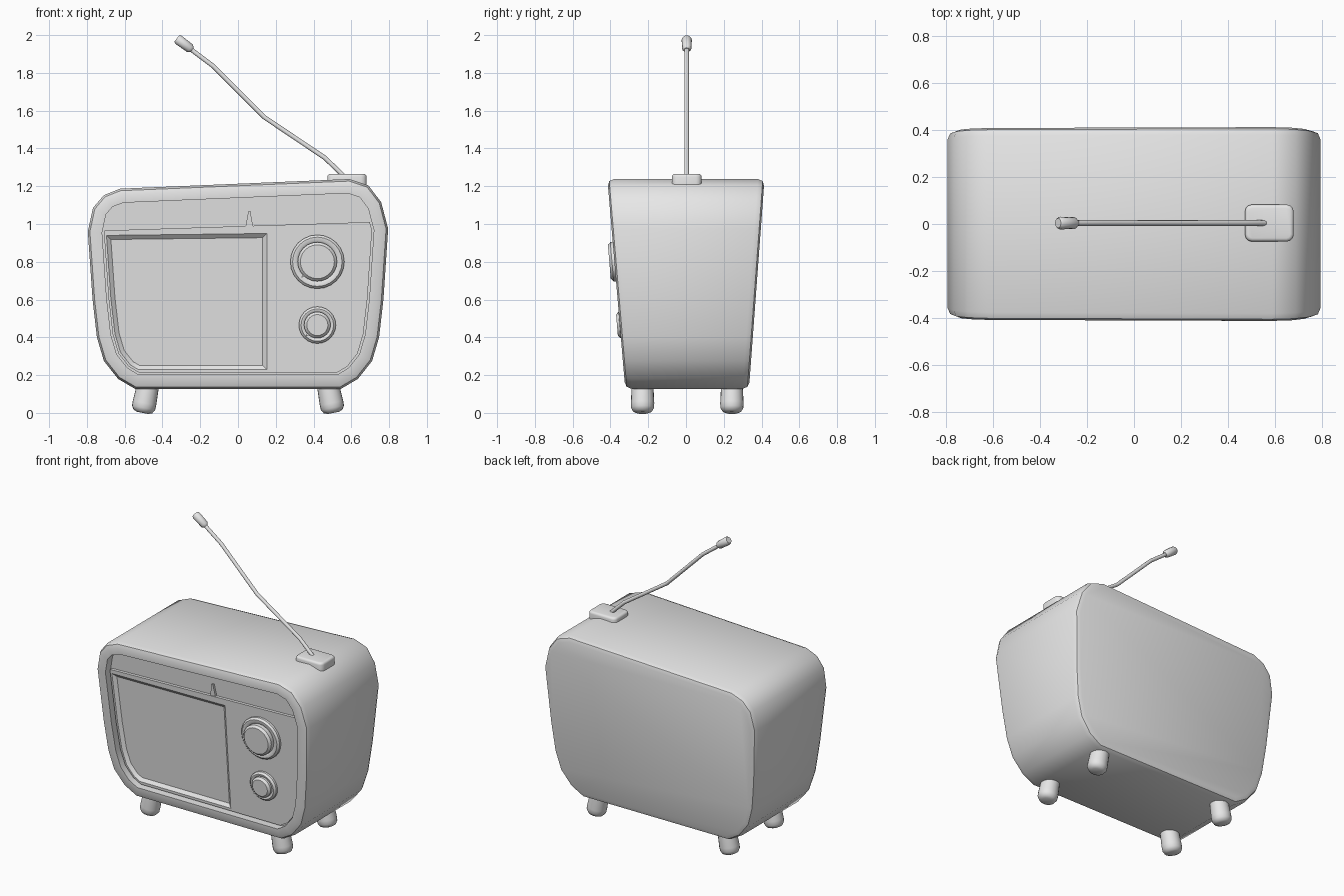
import bpy, bmesh, math
from mathutils import Vector

if "Cube" in bpy.data.objects:
    bpy.data.objects.remove(bpy.data.objects["Cube"], do_unlink=True)

GREY = (0.8, 0.8, 0.8, 1)
mat = bpy.data.materials.new("plain_grey")
mat.use_nodes = True
mat.diffuse_color = GREY
mat.node_tree.nodes["Principled BSDF"].inputs["Base Color"].default_value = GREY


def finish(name, bm, angle=40, fix_normals=True):
    if fix_normals:
        bmesh.ops.recalc_face_normals(bm, faces=bm.faces)
    me = bpy.data.meshes.new(name)
    bm.to_mesh(me)
    bm.free()
    me.materials.append(mat)
    ob = bpy.data.objects.new(name, me)
    bpy.context.collection.objects.link(ob)
    bpy.ops.object.select_all(action="DESELECT")
    ob.select_set(True)
    bpy.context.view_layer.objects.active = ob
    bpy.ops.object.shade_smooth_by_angle(angle=math.radians(angle))
    return ob


def skin(bm, rings):
    """Join successive closed rings of points and cap both ends."""
    loops = [[bm.verts.new(p) for p in ring] for ring in rings]
    n = len(loops[0])
    for a, b in zip(loops, loops[1:]):
        for i in range(n):
            bm.faces.new((a[i], a[(i + 1) % n], b[(i + 1) % n], b[i]))
    bm.faces.new(loops[0])
    bm.faces.new(loops[-1])


def tube(name, rings, u, v, sides=24, angle=40):
    """Round part through (centre, radius) rings lying in the u-v plane."""
    bm = bmesh.new()
    turns = [2 * math.pi * i / sides for i in range(sides)]
    skin(bm, [[Vector(c) + r * (math.cos(t) * Vector(u) + math.sin(t) * Vector(v))
               for t in turns] for c, r in rings])
    return finish(name, bm, angle)


def front(x, z, d=0):
    """Point at depth d behind the leaning front plane."""
    return Vector((x, -0.311 - 0.085 * z + d, z))


def back(x, z, d=0):
    return Vector((x, 0.324 + 0.074 * z - d, z))


def inset(points, amount):
    pts = [Vector(p) for p in points]
    out = []
    for i, p in enumerate(pts):
        e1 = (p - pts[i - 1]).normalized()
        e2 = (pts[(i + 1) % len(pts)] - p).normalized()
        n1, n2 = Vector((-e1.y, e1.x)), Vector((-e2.y, e2.x))
        out.append(p + (n1 + n2) * amount / (1 + n1.dot(n2)))
    return out


# Cabinet outline, x and z
outline = [(-0.545, 0.127), (0.545, 0.127), (0.635, 0.18), (0.71, 0.275),
           (0.747, 0.4), (0.77, 0.6), (0.795, 0.975), (0.758, 1.115), (0.69, 1.205),
           (0.59, 1.238), (-0.624, 1.187), (-0.71, 1.153), (-0.768, 1.085),
           (-0.795, 0.96), (-0.77, 0.6), (-0.747, 0.4), (-0.71, 0.275), (-0.635, 0.18)]

# Cabinet with rounded rims and a recessed front
bm = bmesh.new()
rim = [(0.035, 0), (0.011, 0.009), (0, 0.035)]
rings = [[back(*p, d) for p in inset(outline, o)] for o, d in rim]
rings += [[front(*p, d) for p in inset(outline, o)] for o, d in rim[::-1]]
rings += [[front(*p, d) for p in inset(outline, 0.075)] for d in (0, 0.055)]
skin(bm, rings)
finish("cabinet", bm)

# Front panel below the dial strip, with the sunken speaker window
bm = bmesh.new()
face = bm.faces.new([bm.verts.new((p.x, 0.035, p.y)) for p in inset(outline, 0.085)])
face.normal_update()
if face.normal.y > 0:
    face.normal_flip()


def cut(co, normal, clear=False):
    bmesh.ops.bisect_plane(bm, geom=bm.verts[:] + bm.edges[:] + bm.faces[:],
                           plane_co=co, plane_no=normal, clear_outer=clear)


cut((0, 0, 0.988), (-0.032, 0, 1), True)
cut((0.165, 0, 0), (1, 0, 0))
cut((0, 0, 0.96), (-0.012, 0, 1))
cut((0, 0, 0.218), (0, 0, 1))
window = [f for f in bm.faces if f.calc_center_median().x < 0.1
          and 0.3 < f.calc_center_median().z < 0.9]
edge = [e for e in bm.edges if e.is_boundary]
bmesh.ops.inset_region(bm, faces=window, use_boundary=True, use_even_offset=True,
                       thickness=0.012, depth=0)
bmesh.ops.inset_region(bm, faces=window, use_boundary=True, use_even_offset=True,
                       thickness=0.022, depth=-0.018)
skirt = bmesh.ops.extrude_edge_only(bm, edges=[e for e in bm.edges if e.is_boundary])
for v in skirt["geom"]:
    if isinstance(v, bmesh.types.BMVert):
        v.co.y += 0.022
for v in bm.verts:
    v.co = front(v.co.x, v.co.z, v.co.y)
finish("front_panel", bm, 25, False)

# Dial needle
bm = bmesh.new()
tri = [(0.04, 0.985), (0.08, 0.985), (0.065, 1.07), (0.055, 1.07)]
skin(bm, [[front(x, z, d) for x, z in tri] for d in (0.056, 0.04)])
finish("dial_needle", bm)

# Knobs: collar, raised cap and a small pointer
tilt = Vector((0, -0.085, 1)).normalized()
for name, z, collar, cap, top in (("volume", 0.465, 0.098, 0.07, -0.015),
                                  ("tuning", 0.8, 0.143, 0.104, -0.027)):
    shape = [(collar, 0.045), (collar, 0.02), (collar - 0.012, 0.008),
             (cap + 0.008, 0.008), (cap, 0.014), (cap, top + 0.014),
             (cap - 0.014, top)]
    tube(name + "_knob", [(front(0.42, z, d), r) for r, d in shape], (1, 0, 0), tilt)
    bm = bmesh.new()
    s = cap * 0.7
    mark = [(-s - 0.012, -s - 0.012), (-s + 0.012, -s), (-s, -s + 0.018)]
    skin(bm, [[front(0.42 + x, z + h, d) for x, h in mark] for d in (0.01, top + 0.012)])
    finish(name + "_pointer", bm)

# Splayed feet with rounded ends
foot = [(0.03, 0.008), (0.05, 0.016), (0.061, 0.035), (0.062, 0.06), (0.057, 0.16)]
for side, sx in (("left", 1), ("right", -1)):
    for end, y in (("front", -0.23), ("back", 0.243)):
        tube(f"{end}_{side}_foot",
             [((sx * (0.507 - 0.2 * z), y, z - 0.008), r) for r, z in foot],
             (1, 0, -0.2 * -sx), (0, 1, 0), 20, 50)

# Aerial mount
bm = bmesh.new()
bmesh.ops.create_cube(bm, size=1)
for v in bm.verts:
    v.co = Vector((0.577 + v.co.x * 0.208, 0.004 + v.co.y * 0.158, 1.237 + v.co.z * 0.056))
bmesh.ops.bevel(bm, geom=[e for e in bm.edges if abs(e.verts[0].co.z - e.verts[1].co.z) > 0.01],
                offset=0.03, segments=3, profile=0.5, affect="EDGES")
bmesh.ops.bevel(bm, geom=[e for e in bm.edges if min(v.co.z for v in e.verts) > 1.26],
                offset=0.015, segments=3, profile=0.5, affect="EDGES")
finish("aerial_mount", bm)

# Bent aerial rod and its tip
path = [(0.575, 1.24), (0.46, 1.35), (0.14, 1.565), (-0.13, 1.835), (-0.27, 1.94)]
tube("aerial_rod", [((x, 0.004, z), 0.012) for x, z in path],
     (0.64, 0, 0.77), (0, 1, 0), 12)
tip = [(-0.243, 1.922, 0.014), (-0.254, 1.93, 0.025), (-0.316, 1.976, 0.027),
       (-0.324, 1.982, 0.021)]
tube("aerial_tip", [((x, 0.004, z), r) for x, z, r in tip],
     (0.6, 0, 0.8), (0, 1, 0), 12)
